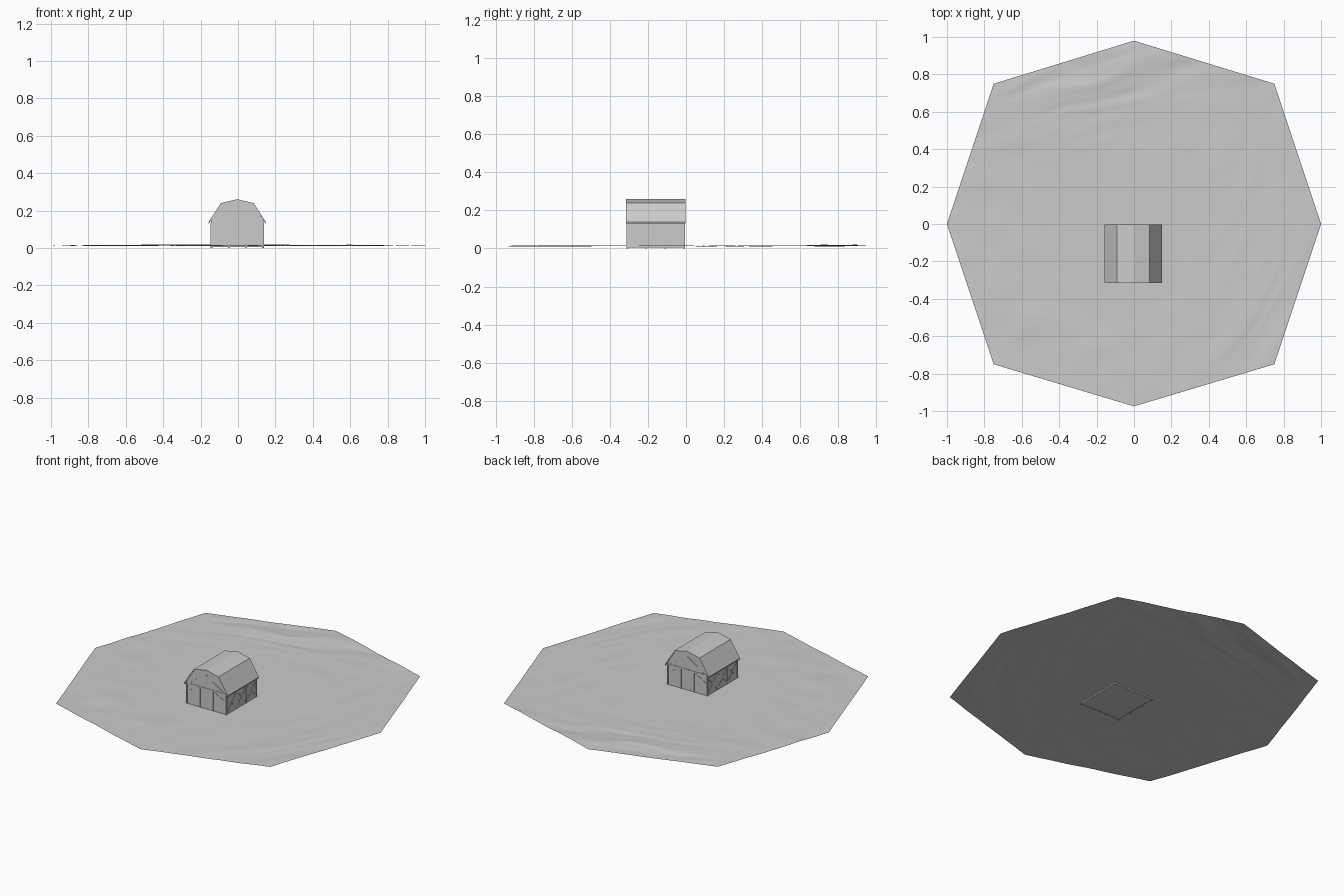
import bpy, bmesh, math
from mathutils import Vector, noise

cube = bpy.data.objects.get("Cube")
if cube:
    bpy.data.objects.remove(cube, do_unlink=True)

# One plain grey for everything
grey = bpy.data.materials.new("plain_grey")
grey.use_nodes = True
colour = (0.6, 0.6, 0.6, 1)
grey.diffuse_color = colour
grey.node_tree.nodes["Principled BSDF"].inputs["Base Color"].default_value = colour


def finish(bm, name, smooth=False):
    bmesh.ops.recalc_face_normals(bm, faces=bm.faces)
    mesh = bpy.data.meshes.new(name)
    bm.to_mesh(mesh)
    bm.free()
    mesh.materials.append(grey)
    for p in mesh.polygons:
        p.use_smooth = smooth
    obj = bpy.data.objects.new(name, mesh)
    bpy.context.collection.objects.link(obj)
    return obj


def extrude_profile(name, profile, y0, y1):
    """Closed x-z profile swept along y."""
    bm = bmesh.new()
    face = bm.faces.new([bm.verts.new((x, y0, z)) for x, z in profile])
    out = bmesh.ops.extrude_face_region(bm, geom=[face])
    bmesh.ops.translate(bm, vec=(0, y1 - y0, 0),
                        verts=[v for v in out["geom"] if isinstance(v, bmesh.types.BMVert)])
    # the starting face is kept by the extrusion and closes the end
    return finish(bm, name)


def add_beam(bm, a, b, out, width=0.008, depth=0.0025):
    """Thin flat timber from a to b lying on a wall whose normal is out."""
    a, b, out = Vector(a), Vector(b), Vector(out)
    side = (b - a).cross(out).normalized() * width / 2
    low = [a - side, b - side, b + side, a + side]
    rings = [[bm.verts.new(p + out * d) for p in low] for d in (-0.001, depth)]
    bm.faces.new(rings[0])
    bm.faces.new(rings[1])
    for i in range(4):
        j = (i + 1) % 4
        bm.faces.new((rings[0][i], rings[0][j], rings[1][j], rings[1][i]))


# Ground relief: flat middle, streaky ridges at the back and on the left
def step(lo, hi, t):
    t = max(0, min(1, (t - lo) / (hi - lo)))
    return t * t * (3 - 2 * t)


def streaks(along, across, seed):
    warp = 0.05 * noise.noise(Vector((along * 3, across * 3, seed)))
    broad = noise.noise(Vector((along * 1.5, (across + warp) * 8, seed)))
    fine = noise.noise(Vector((along * 3, (across + warp) * 20, seed + 5)))
    return 0.7 * broad + 0.3 * fine


def ground_height(x, y):
    back = step(-0.05, 0.3, y - 0.42 - 0.25 * x)
    east = step(0.25, 0.7, x - 0.2 * y) * (1 - back)
    west = step(0.3, 0.8, math.hypot(x, y)) * (1 - back) * (1 - east)
    z = 0.013
    z += back * (0.002 + 0.009 * streaks(x + 0.25 * y, y - 0.25 * x, 1))
    z += east * 0.005 * streaks(y + 0.4 * x, x - 0.4 * y + 0.25 * y * y, 2)
    z += west * 0.004 * noise.noise(Vector((x * 6, y * 7, 3)))
    return max(z, 0.006)


bm = bmesh.new()
corners = [(1, 0), (0.75, 0.75), (0, 0.98), (-0.75, 0.75),
           (-1, 0), (-0.75, -0.75), (0, -0.975), (0.75, -0.75)]
segments, ring_count = 24, 100
rim = []
for i, c in enumerate(corners):
    start, end = Vector(c), Vector(corners[(i + 1) % 8])
    rim += [start.lerp(end, k / segments) for k in range(segments)]
centre = bm.verts.new((0, 0, ground_height(0, 0)))
previous = None
for r in range(1, ring_count + 1):
    points = [p * r / ring_count for p in rim]
    ring = [bm.verts.new((p.x, p.y, ground_height(p.x, p.y))) for p in points]
    for i in range(len(ring)):
        j = (i + 1) % len(ring)
        if previous:
            bm.faces.new((previous[i], ring[i], ring[j], previous[j]))
        else:
            bm.faces.new((centre, ring[i], ring[j]))
    previous = ring
finish(bm, "ground", smooth=True)

# Barn body with gambrel gables
MID, FRONT, BACK = -0.004, -0.315, -0.003
WALL, BASE, EAVE = 0.141, 0.005, 0.145


def mirrored(half):
    """Right half of a profile, peak last, mirrored about the barn's middle."""
    return [(MID + x, z) for x, z in half] + [(MID - x, z) for x, z in reversed(half) if x]


extrude_profile("barn_walls",
                mirrored([(WALL, BASE), (WALL, EAVE), (0.086, 0.234), (0, 0.254)]),
                FRONT + 0.004, BACK - 0.004)

# Roof shell over the gables
outer = mirrored([(0.154, 0.138), (0.088, 0.24), (0, 0.261)])
inner = mirrored([(0.152, 0.13), (0.084, 0.233), (0, 0.253)])
extrude_profile("roof", outer + inner[::-1], FRONT, BACK)

# Timber framing on the long walls
bm = bmesh.new()
for sign in (-1, 1):
    x, out = MID + sign * WALL, (sign, 0, 0)
    ys = [FRONT + 0.008 + i * (BACK - FRONT - 0.016) / 3 for i in range(4)]
    for y in ys:
        add_beam(bm, (x, y, 0), (x, y, 0.135), out)
    for y0, y1 in zip(ys, ys[1:]):
        add_beam(bm, (x, y0, 0.02), (x, y1, 0.125), out, 0.006, 0.002)
        add_beam(bm, (x, y1, 0.02), (x, y0, 0.125), out, 0.006, 0.0015)
    add_beam(bm, (x, ys[0], 0.13), (x, ys[-1], 0.13), out)
finish(bm, "side_framing")

# Timber framing on both gable walls
bm = bmesh.new()
for y, facing in ((FRONT + 0.004, -1), (BACK - 0.004, 1)):
    out = (0, facing, 0)
    add_beam(bm, (MID - WALL, y, 0.14), (MID + WALL, y, 0.14), out)
    for sign in (-1, 1):
        for x in (0.136, 0.045):
            add_beam(bm, (MID + sign * x, y, 0), (MID + sign * x, y, 0.14), out)
        add_beam(bm, (MID + sign * 0.132, y, 0.09), (MID + sign * 0.05, y, 0.135), out, 0.006, 0.002)
        add_beam(bm, (MID + sign * 0.12, y, 0.145), (MID, y, 0.225), out, 0.006, 0.002)
finish(bm, "gable_framing")
